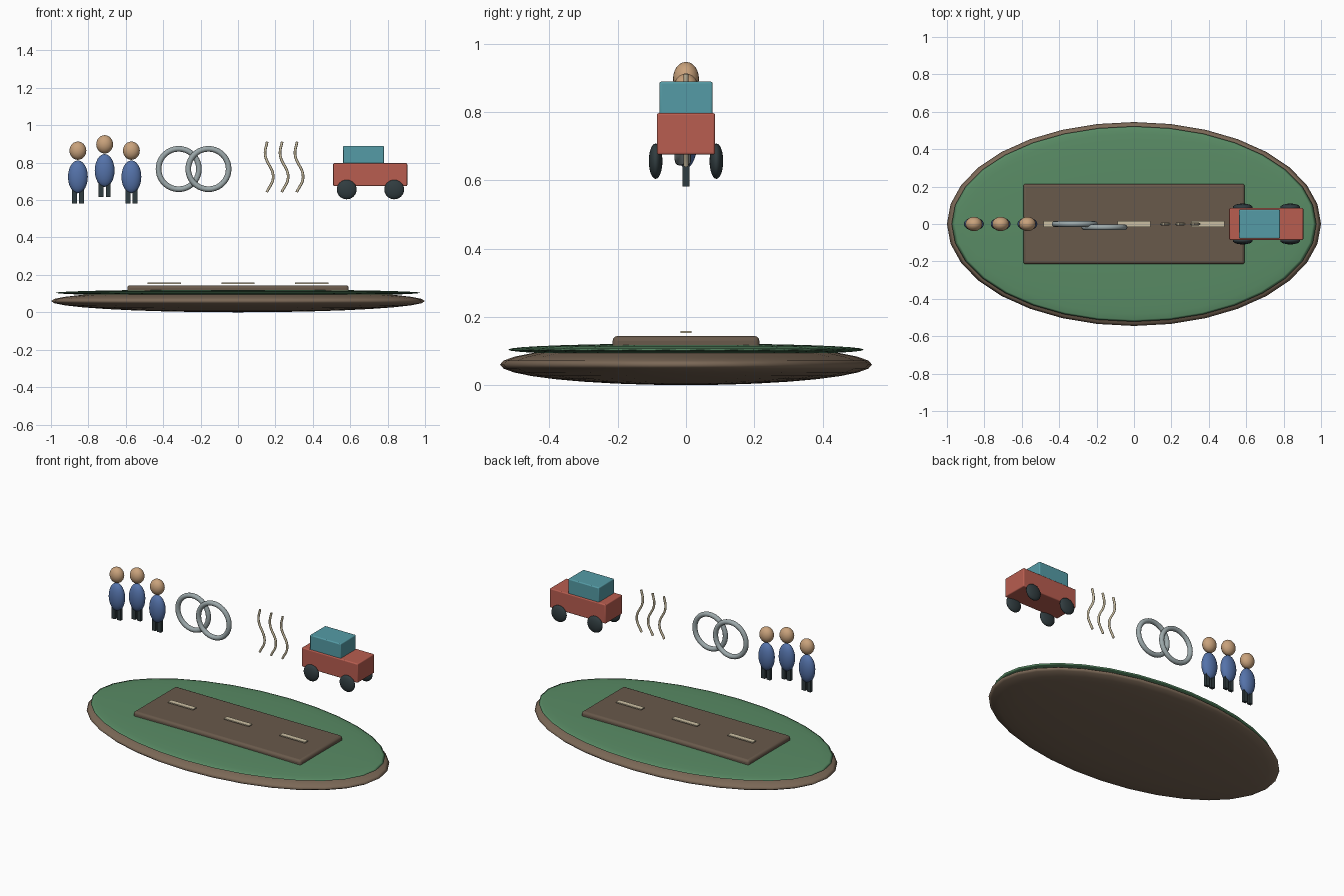
import bpy, math

if "Cube" in bpy.data.objects:
    bpy.data.objects.remove(bpy.data.objects["Cube"])

def mat(name, rgb):
    m = bpy.data.materials.new(name)
    m.diffuse_color = (*rgb, 1)
    m.use_nodes = True
    m.node_tree.nodes["Principled BSDF"].inputs["Base Color"].default_value = m.diffuse_color
    return m

EARTH = mat("earth", (0.20, 0.14, 0.095))
GRASS = mat("grass", (0.10, 0.26, 0.13))
ROAD = mat("road_brown", (0.14, 0.10, 0.07))
CREAM = mat("cream", (0.60, 0.52, 0.36))
SKIN = mat("skin", (0.58, 0.36, 0.20))
BLUE = mat("blue", (0.09, 0.17, 0.40))
DARK = mat("dark", (0.03, 0.045, 0.05))
STEEL = mat("steel", (0.33, 0.39, 0.40))
RED = mat("red", (0.48, 0.11, 0.08))
TEAL = mat("teal", (0.09, 0.33, 0.38))

def finish(name, m):
    o = bpy.context.object
    o.name = name
    o.data.materials.append(m)
    return o

def ball(name, loc, radii, m, seg=32, rings=16):
    bpy.ops.mesh.primitive_uv_sphere_add(segments=seg, ring_count=rings, radius=1, location=loc)
    o = finish(name, m)
    o.scale = radii
    bpy.ops.object.transform_apply(location=False, rotation=False, scale=True)
    bpy.ops.object.shade_smooth()
    return o

def box(name, lo, hi, m, bevel=0.0):
    bpy.ops.mesh.primitive_cube_add(size=1, location=[(a + b) / 2 for a, b in zip(lo, hi)])
    o = finish(name, m)
    o.scale = [b - a for a, b in zip(lo, hi)]
    bpy.ops.object.transform_apply(location=False, rotation=False, scale=True)
    if bevel:
        mod = o.modifiers.new("bevel", 'BEVEL')
        mod.width = bevel
        mod.segments = 3
    bpy.ops.object.shade_smooth_by_angle()
    return o

# island base, grass cap and road
ball("island_base", (0, 0, 0.06), (1, 0.545, 0.06), EARTH)
ball("grass_cap", (0, 0, 0.104), (0.975, 0.522, 0.018), GRASS)
box("road", (-0.592, -0.215, 0.093), (0.592, 0.215, 0.144), ROAD, 0.015)
for i in (-1, 0, 1):
    c = i * 0.395
    box("road_dash", (c - 0.089, -0.016, 0.152), (c + 0.089, 0.016, 0.159), CREAM)

# three floating people
for x, dz in ((-0.856, 0), (-0.713, 0.034), (-0.57, 0)):
    ball("head", (x, 0, 0.864 + dz), (0.045, 0.038, 0.049), SKIN, 24, 12)
    ball("body", (x, 0, 0.724 + dz), (0.053, 0.035, 0.088), BLUE, 24, 12)
    for s in (-1, 1):
        lx = x + s * 0.019
        box("leg", (lx - 0.013, -0.010, 0.582 + dz), (lx + 0.013, 0.010, 0.68 + dz), DARK)

# two linked rings
for x, y in ((-0.317, 0.0), (-0.158, -0.018)):
    bpy.ops.mesh.primitive_torus_add(location=(x, y, 0.766), rotation=(math.pi / 2, 0, 0),
                                     major_radius=0.108, minor_radius=0.015,
                                     major_segments=40, minor_segments=12)
    finish("ring", STEEL)
    bpy.ops.object.shade_smooth()

# three wavy strands
for i in range(3):
    cu = bpy.data.curves.new("wavy_strand", 'CURVE')
    cu.dimensions = '3D'
    cu.bevel_depth = 0.007
    cu.bevel_resolution = 2
    cu.use_fill_caps = True
    sp = cu.splines.new('BEZIER')
    pts = ((0.154, 0.642), (0.188, 0.722), (0.145, 0.845), (0.156, 0.912))
    sp.bezier_points.add(len(pts) - 1)
    for p, (x, z) in zip(sp.bezier_points, pts):
        p.co = (x + 0.08 * i, 0, z)
        p.handle_left_type = p.handle_right_type = 'AUTO'
    cu.materials.append(CREAM)
    bpy.context.collection.objects.link(bpy.data.objects.new("wavy_strand", cu))

# small car
box("car_body", (0.509, -0.085, 0.675), (0.905, 0.085, 0.797), RED, 0.006)
box("car_cabin", (0.562, -0.078, 0.78), (0.78, 0.078, 0.889), TEAL, 0.006)
for x in (0.581, 0.835):
    for y in (-0.089, 0.089):
        ball("wheel", (x, y, 0.656), (0.053, 0.020, 0.052), DARK, 24, 12)
